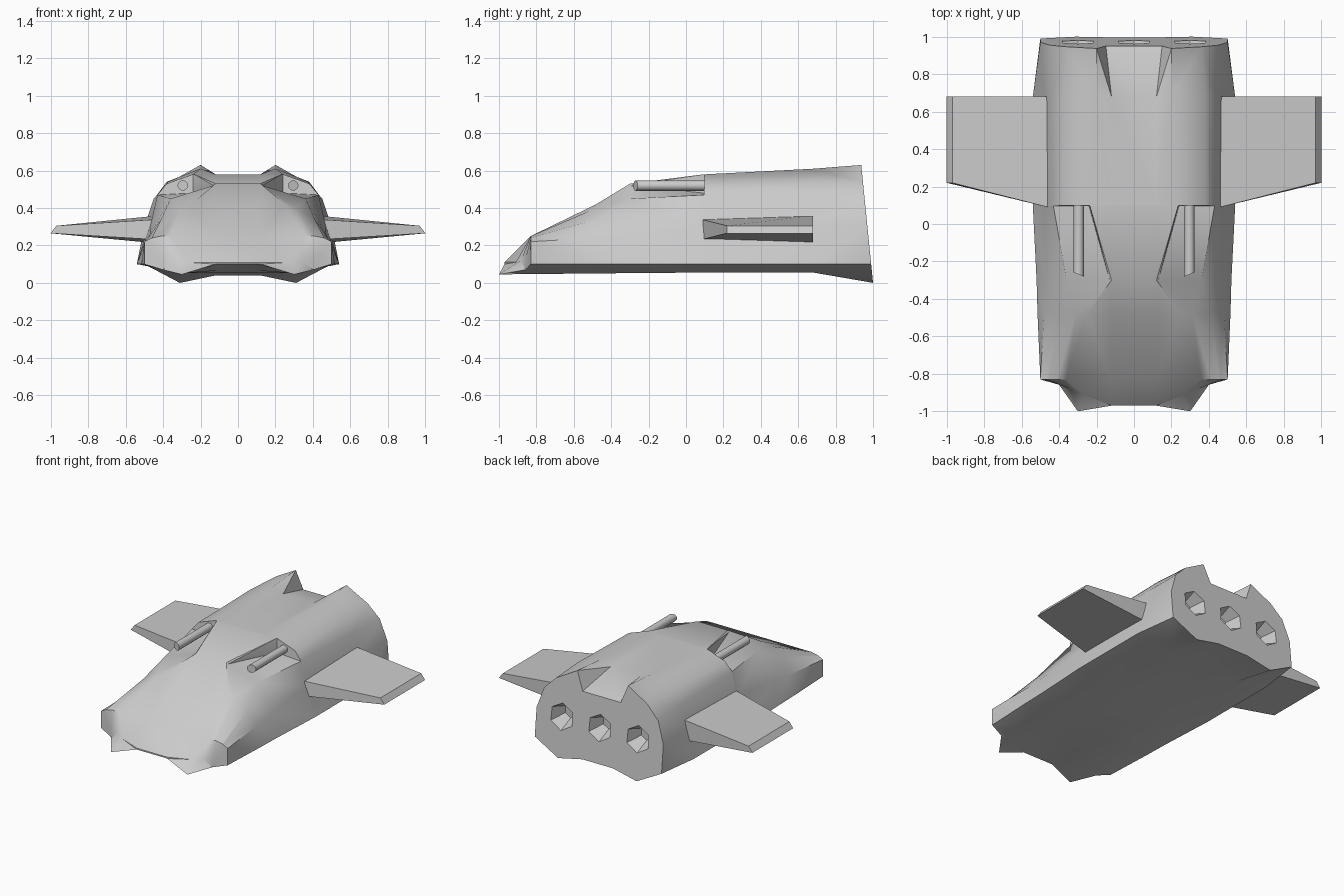
import bpy
import bmesh
from math import radians
from mathutils import Matrix, Vector

default_cube = bpy.data.objects.get("Cube")
if default_cube:
    bpy.data.objects.remove(default_cube, do_unlink=True)

# Single flat hull colour
grey = bpy.data.materials.new("hull_grey")
grey.use_nodes = True
colour = (0.6, 0.6, 0.6, 1)
grey.diffuse_color = colour
grey.node_tree.nodes["Principled BSDF"].inputs["Base Color"].default_value = colour


def make_object(name, bm, smooth_angle=40):
    """Turn a bmesh into a named, shaded object."""
    bmesh.ops.recalc_face_normals(bm, faces=bm.faces)
    mesh = bpy.data.meshes.new(name)
    bm.to_mesh(mesh)
    bm.free()
    mesh.materials.append(grey)
    obj = bpy.data.objects.new(name, mesh)
    bpy.context.collection.objects.link(obj)
    smooth(obj, smooth_angle)
    return obj


def smooth(obj, angle):
    bpy.ops.object.select_all(action="DESELECT")
    obj.select_set(True)
    bpy.context.view_layer.objects.active = obj
    bpy.ops.object.shade_smooth_by_angle(angle=radians(angle))


def nose_y(x, z):
    return -1 if z < .05 else -.97 + .4 * max(0, x - .12)


def stern_y(x, z):
    return 1 - .1 * z


def at(y):
    return lambda x, z: y


# Half sections from the deck down round the side to the keel, as (x, z)
stations = [
    (nose_y, [(.12, .11), (.27, .11), (.34, .12), (.4, .13), (.45, .15), (.4, .07), (.3, .045), (.12, .1)]),
    (at(-.83), [(.12, .25), (.36, .25), (.41, .25), (.46, .24), (.5, .22), (.5, .1), (.32, .047), (.12, .095)]),
    (at(-.48), [(.12, .42), (.25, .42), (.31, .4), (.41, .34), (.48, .24), (.515, .1), (.31, .05), (.12, .065)]),
    (at(-.3), [(.1, .53), (.12, .53), (.13, .52), (.36, .45), (.47, .26), (.52, .1), (.3, .052), (.12, .055)]),
    (at(.095), [(.12, .58), (.235, .58), (.24, .48), (.43, .47), (.47, .3), (.54, .1), (.3, .055), (.12, .055)]),
    (at(.1), [(.12, .58), (.24, .58), (.38, .53), (.43, .47), (.47, .3), (.54, .1), (.3, .055), (.12, .055)]),
    (at(.68), [(.12, .58), (.2, .61), (.38, .54), (.44, .46), (.48, .3), (.54, .1), (.3, .055), (.12, .055)]),
    (stern_y, [(.15, .5), (.2, .63), (.36, .54), (.45, .45), (.5, .3), (.5, .1), (.31, 0), (.12, .04)]),
]

# Hull: loft the mirrored sections and close both ends
bm = bmesh.new()
rings = []
for place, half in stations:
    sides = [[bm.verts.new((sign * x, place(x, z), z)) for x, z in half] for sign in (1, -1)]
    rings.append(sides[0] + sides[1][::-1])
for a, b in zip(rings, rings[1:]):
    n = len(a)
    for i in range(n):
        j = (i + 1) % n
        bm.faces.new((a[i], a[j], b[j], b[i]))
for ring in (rings[0], rings[-1]):
    right, left = ring[:8], ring[:7:-1]
    bm.faces.new((right[0], left[0], left[7], right[7]))
    for side in (right, left):
        for i in range(3):
            bm.faces.new((side[i], side[i + 1], side[6 - i], side[7 - i]))
bmesh.ops.triangulate(bm, faces=bm.faces)
hull = make_object("hull", bm)

# Engine nozzles: three flared wells cut into the stern
for x in (-.3, 0, .3):
    bm = bmesh.new()
    turn = Matrix.Translation((x, .95, .29)) @ Matrix.Rotation(radians(-90), 4, "X")
    bmesh.ops.create_cone(bm, cap_ends=True, segments=6, radius1=.05,
                          radius2=.12, depth=.16, matrix=turn)
    cutter = make_object("nozzle_cutter", bm)
    cutter.hide_render = True
    cut = hull.modifiers.new("nozzle", "BOOLEAN")
    cut.operation = "DIFFERENCE"
    cut.solver = "EXACT"
    cut.object = cutter
    bpy.context.view_layer.objects.active = hull
    bpy.ops.object.modifier_apply(modifier=cut.name)
    bpy.data.objects.remove(cutter, do_unlink=True)
smooth(hull, 40)

for sign, side in ((1, "left"), (-1, "right")):
    # Wing: tapered slab with a swept leading edge
    bm = bmesh.new()
    root = [(.42, .08, .23), (.42, .68, .21), (.42, .68, .36), (.42, .08, .34)]
    tip = [(1, .22, .265), (1, .68, .265), (.97, .68, .305), (.97, .22, .305)]
    inner, outer = [[bm.verts.new((sign * x, y, z)) for x, y, z in pts] for pts in (root, tip)]
    bm.faces.new(inner)
    bm.faces.new(outer)
    for i in range(4):
        j = (i + 1) % 4
        bm.faces.new((inner[i], inner[j], outer[j], outer[i]))
    make_object(side + "_wing", bm)

    # Gun: barrel lying in the shoulder notch, muzzle cut at a slant
    bm = bmesh.new()
    lie = Matrix.Translation((sign * .295, -.08, .52)) @ Matrix.Rotation(radians(90), 4, "X")
    bmesh.ops.create_cone(bm, cap_ends=True, segments=12, radius1=.028,
                          radius2=.028, depth=.38, matrix=lie)
    for v in bm.verts:
        if v.co.y < -.2:
            v.co += Vector((0, (sign * v.co.x - .295) * .4, 0))
    make_object(side + "_gun", bm)
